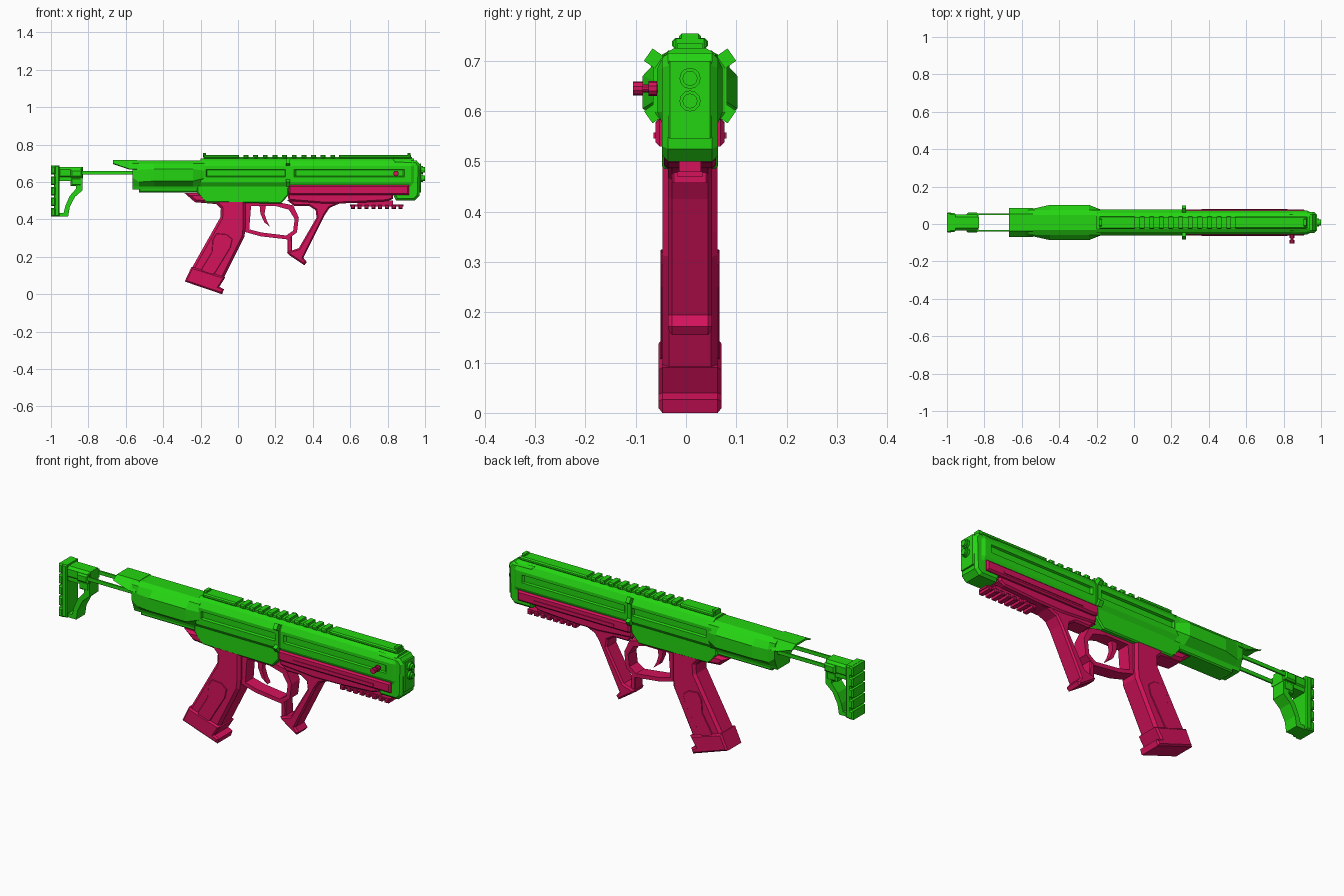
import bpy, bmesh, math
from mathutils import Matrix, Vector

if "Cube" in bpy.data.objects:
    bpy.data.objects.remove(bpy.data.objects["Cube"])

YC = 0.008  # the symmetry plane sits slightly off y = 0


def material(name, col):
    m = bpy.data.materials.new(name)
    m.diffuse_color = (*col, 1)
    m.use_nodes = True
    m.node_tree.nodes["Principled BSDF"].inputs["Base Color"].default_value = m.diffuse_color
    return m


GREEN = material("bright_green", (0.018, 0.66, 0.006))
RED = material("crimson", (0.66, 0.006, 0.105))


def finish(name, bm, mat):
    bmesh.ops.recalc_face_normals(bm, faces=bm.faces)
    me = bpy.data.meshes.new(name)
    bm.to_mesh(me)
    bm.free()
    me.materials.append(mat)
    ob = bpy.data.objects.new(name, me)
    bpy.context.collection.objects.link(ob)
    return ob


def prism(name, pts, hw, mat, bevel=0.0, yc=YC):
    """Side profile (x, z) extruded across y, with optional chamfered rims."""
    bm = bmesh.new()
    a = [bm.verts.new((x, yc - hw, z)) for x, z in pts]
    b = [bm.verts.new((x, yc + hw, z)) for x, z in pts]
    n = len(pts)
    caps = [bm.faces.new(a), bm.faces.new(b[::-1])]
    for i in range(n):
        j = (i + 1) % n
        bm.faces.new((a[i], b[i], b[j], a[j]))
    bmesh.ops.recalc_face_normals(bm, faces=bm.faces)
    if bevel:
        rim = [e for f in caps for e in f.edges]
        bmesh.ops.bevel(bm, geom=rim, offset=bevel, segments=1, affect='EDGES', clamp_overlap=True)
    return finish(name, bm, mat)


def box(name, x0, x1, z0, z1, hw, mat, bevel=0.0, yc=YC):
    return prism(name, [(x0, z0), (x1, z0), (x1, z1), (x0, z1)], hw, mat, bevel, yc)


def frame(name, outer, inner, hw, mat):
    """Closed band between two profiles of equal length."""
    bm = bmesh.new()
    rings = [[bm.verts.new((x, YC + s * hw, z)) for x, z in p]
             for p, s in ((outer, -1), (outer, 1), (inner, 1), (inner, -1))]
    n = len(outer)
    for k in range(4):
        p, q = rings[k], rings[(k + 1) % 4]
        for i in range(n):
            j = (i + 1) % n
            bm.faces.new((p[i], p[j], q[j], q[i]))
    return finish(name, bm, mat)


def loft(name, stations, mat):
    """Stations of (x, half section [(half width, z)]) joined along x."""
    bm = bmesh.new()
    rings = []
    for x, half in stations:
        full = [(w, z) for w, z in half] + [(-w, z) for w, z in reversed(half)]
        rings.append([bm.verts.new((x, YC + w, z)) for w, z in full])
    n = len(rings[0])
    for p, q in zip(rings, rings[1:]):
        for i in range(n):
            j = (i + 1) % n
            bm.faces.new((p[i], p[j], q[j], q[i]))
    bm.faces.new(rings[0])
    bm.faces.new(rings[-1][::-1])
    return finish(name, bm, mat)


def cylinder(name, p0, p1, r, mat, sides=12, r2=None):
    bm = bmesh.new()
    p0, p1 = Vector(p0), Vector(p1)
    d = p1 - p0
    rot = d.to_track_quat('Z', 'Y').to_matrix().to_4x4()
    bmesh.ops.create_cone(bm, cap_ends=True, segments=sides, radius1=r, radius2=r if r2 is None else r2,
                          depth=d.length, matrix=Matrix.Translation((p0 + p1) / 2) @ rot)
    return finish(name, bm, mat)


# Upper body with long grooves down each side
def section(w, g):
    return [(0.032, .725), (0.05, .714), (w, .685), (w, .668), (w - g, .664), (w - g, .632),
            (w, .628), (w, .598), (.055, .575), (.05, .54)]


loft("upper_body", [(x, section(w, g)) for x, w, g in (
    (-.20, .07, 0), (-.17, .07, 0), (-.165, .07, .012), (.25, .07, .012), (.255, .07, 0), (.28, .07, 0),
    (.282, .065, 0), (.30, .065, 0), (.31, .065, .01), (.88, .065, .01), (.89, .065, 0), (.925, .065, 0),
    (.94, .056, 0))], GREEN)

# Muzzle block, face plate and two muzzle nubs
prism("muzzle_block", [(.83, .53), (.845, .50), (.945, .50), (.97, .525), (.975, .69), (.955, .715), (.83, .72)],
      .056, GREEN, .012)
box("muzzle_plate", .97, .979, .545, .70, .044, GREEN, .004)
for k, z in enumerate((.665, .62)):
    cylinder(f"muzzle_collar_{k}", (.97, YC, z), (.99, YC, z), .021, GREEN, 12)
    cylinder(f"muzzle_tip_{k}", (.985, YC, z), (1.0, YC, z), .015, GREEN, 12)

# Rear body, bulging on both sides
loft("rear_body", [(x, [(.04, .716), (.066, .70), (w, zt), (w, zb), (.055, .575), (.05, .56)]) for x, w, zt, zb in (
    (-.565, .074, .665, .625), (-.53, .076, .665, .60), (-.45, .094, .67, .605), (-.24, .094, .67, .605),
    (-.18, .070, .66, .62))], GREEN)
# Thin roof overhanging the rear
loft("rear_roof", [(x, [(.045, .718), (.078, z), (.072, z - .004), (.04, .708)]) for x, z in (
    (-.668, .70), (-.58, .67), (-.54, .67))], GREEN)
# Lower receiver
prism("rear_underside", [(-.53, .545), (-.18, .545), (-.18, .61), (-.56, .61), (-.53, .585)], .05, GREEN, .006)
prism("lower_receiver", [(-.22, .545), (-.19, .505), (-.17, .49), (.23, .485), (.27, .53), (.27, .60), (-.22, .60)],
      .056, GREEN, .006)

# Sling ring with angled lugs at the body joint
for s in (-1, 1):
    for k, (z, a) in enumerate(((.703, 35), (.597, -35))):
        lug = box(f"joint_lug_{k}_{s}", -.011, .011, -.015, .015, .016, GREEN, 0, 0)
        lug.location = (.268, YC + s * .07, z)
        lug.rotation_euler = (math.radians(a * s), 0, 0)
    box(f"joint_band_{s}", .258, .279, .60, .70, .004, GREEN, 0, YC + s * .070)

# Top rail with teeth and end stops
box("top_rail_base", -.185, .93, .715, .734, .026, GREEN)
box("top_rail_rear", -.185, .005, .724, .745, .036, GREEN, .006)
box("top_rail_front", .54, .925, .724, .744, .034, GREEN, .006)
for i in range(10):
    x = .03 + i * .0515
    box(f"top_rail_tooth_{i}", x, x + .026, .724, .745, .036, GREEN, .006)
for k, x in enumerate((-.188, .905)):
    box(f"sight_stop_{k}", x, x + .018, .735, .754, .022, GREEN, .005)

# Red forestock: side panels, belly and bottom rail
prism("forestock_panel", [(.27, .535), (.29, .53), (.915, .53), (.915, .583), (.27, .585)], .069, RED, .008)
prism("forestock_belly", [(.26, .58), (.83, .58), (.83, .51), (.80, .498), (.60, .487), (.46, .485), (.27, .50)],
      .052, RED, .008)
for s in (-1, 1):
    box(f"forestock_rib_{s}", .36, .82, .545, .557, .003, RED, 0, YC + s * .070)
box("bottom_rail_base", .60, .885, .470, .480, .026, RED)
box("bottom_rail_mount", .64, .83, .478, .50, .022, RED)
for i in range(8):
    x = .603 + i * .0365
    box(f"bottom_rail_tooth_{i}", x, x + .022, .457, .478, .036, RED, .004)

# Foregrip with rear strap
prism("foregrip", [(.26, .505), (.60, .505), (.60, .488), (.54, .484), (.49, .462), (.465, .425), (.35, .195),
                   (.368, .172), (.355, .155), (.27, .212), (.262, .226), (.325, .246), (.42, .41), (.415, .45),
                   (.38, .472), (.30, .472)], .044, RED, .008)
prism("foregrip_strap", [(.264, .215), (.264, .30), (.288, .31), (.29, .235)], .032, RED, .004)

# Trigger guard and trigger
frame("trigger_guard",
      [(.03, .335), (.12, .31), (.265, .293), (.315, .33), (.325, .41), (.295, .475), (.20, .495), (.03, .495)],
      [(.06, .347), (.125, .33), (.258, .314), (.295, .34), (.303, .402), (.272, .452), (.20, .472), (.07, .472)],
      .034, RED)
prism("trigger", [(.115, .48), (.12, .43), (.14, .385), (.172, .36), (.155, .39), (.142, .43), (.15, .48)], .014, RED)

# Pistol grip, flared foot and side inlays
prism("grip", [(-.285, .54), (-.23, .492), (-.115, .482), (-.092, .457), (-.095, .41), (-.25, .135), (-.27, .07),
               (-.105, .03), (.035, .31), (.04, .36), (.04, .54)], .055, RED, .013)
prism("grip_foot", [(-.285, .068), (-.248, .147), (-.068, .09), (-.1, .04), (-.075, .027), (-.085, .0)],
      .063, RED, .008)
for s in (-1, 1):
    prism(f"grip_inlay_{s}", [(-.115, .325), (-.06, .32), (-.03, .295), (-.04, .25), (-.125, .11), (-.155, .095),
                              (-.19, .10), (-.195, .135), (-.14, .225), (-.135, .29)],
          .004, RED, .002, YC + s * .055)

# Charging knob on the left flank
cylinder("knob_stem", (.845, -.04, .645), (.845, -.085, .645), .008, RED, 10)
cylinder("knob_collar", (.845, -.058, .645), (.845, -.075, .645), .015, RED, 10)
cylinder("knob_head", (.845, -.085, .645), (.845, -.105, .645), .014, RED, 10)

# Stock rods
for s in (-1, 1):
    box(f"stock_rod_{s}", -.87, -.50, .64, .66, .004, GREEN, .001, YC + s * .044)

# Stock: top block, clamp, brace and ribbed butt pad
box("stock_top_block", -.965, -.83, .62, .68, .042, GREEN, .012)
box("stock_clamp", -.895, -.832, .625, .668, .054, GREEN, .008)
box("stock_lower_clamp", -.895, -.835, .578, .625, .038, GREEN, .008)
frame("stock_brace",
      [(-.965, .415), (-.908, .415), (-.90, .465), (-.872, .52), (-.832, .555), (-.832, .63), (-.97, .63)],
      [(-.955, .435), (-.932, .435), (-.922, .475), (-.90, .525), (-.865, .565), (-.865, .605), (-.955, .605)],
      .036, GREEN)
box("butt_pad", -.985, -.955, .415, .688, .050, GREEN, .006)
for i in range(5):
    z = .415 + i * .0565
    box(f"butt_rib_{i}", -1.0, -.975, z, z + .046, .054, GREEN, .006)
